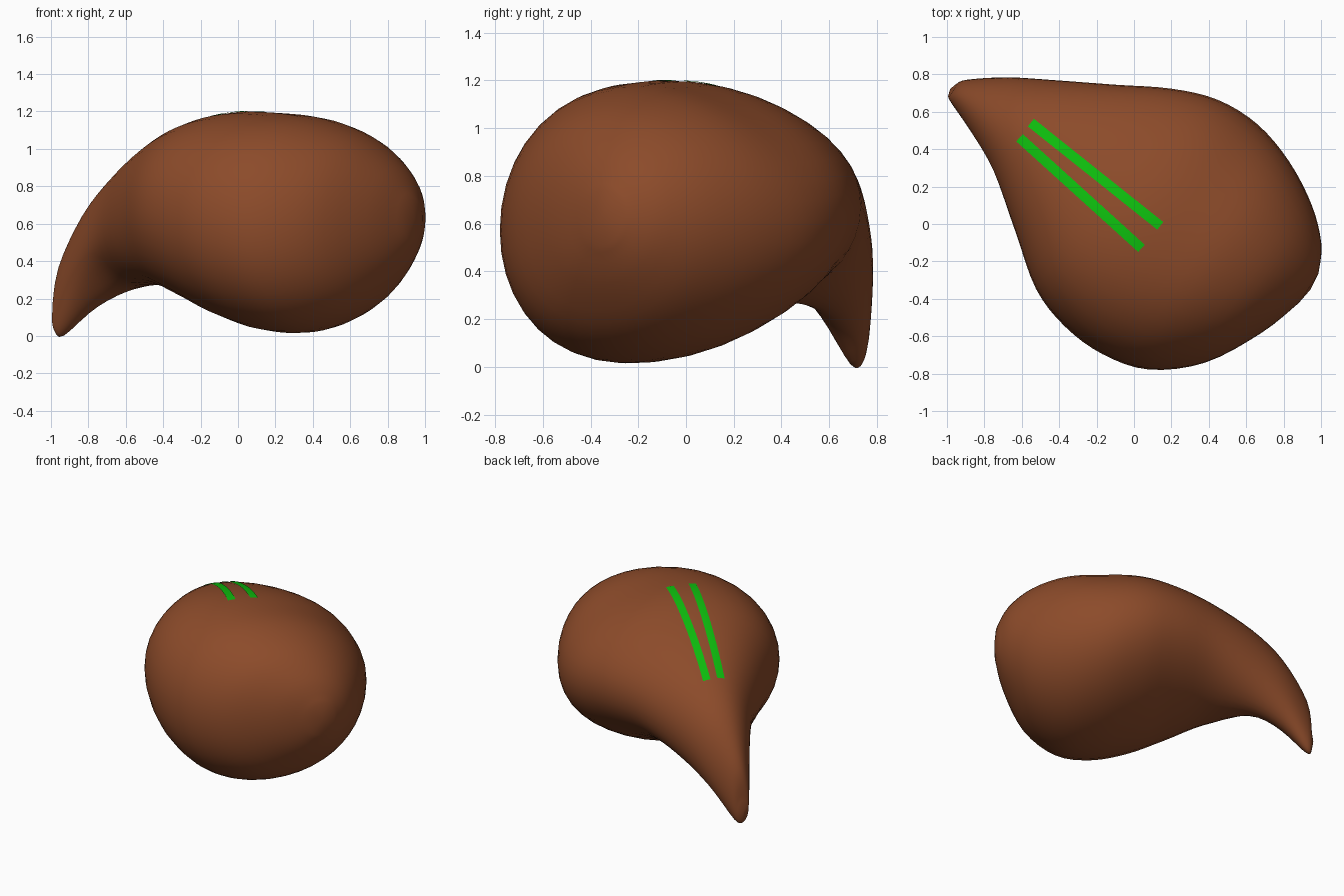
import bpy
import bmesh
from math import cos, sin, pi, exp, copysign, radians
from mathutils import Vector
from mathutils.bvhtree import BVHTree

cube = bpy.data.objects.get("Cube")
if cube:
    bpy.data.objects.remove(cube, do_unlink=True)


def make_material(name, color):
    mat = bpy.data.materials.new(name)
    mat.use_nodes = True
    mat.diffuse_color = color
    mat.node_tree.nodes["Principled BSDF"].inputs["Base Color"].default_value = color
    return mat


def make_object(name, bm, mat):
    mesh = bpy.data.meshes.new(name)
    bm.to_mesh(mesh)
    obj = bpy.data.objects.new(name, mesh)
    bpy.context.collection.objects.link(obj)
    mesh.materials.append(mat)
    mesh.shade_smooth()


def catmull(a, b, c, d, t):
    return (b * 2 + (c - a) * t + (a * 2 - b * 5 + c * 4 - d) * t * t
            + (b * 3 - a - c * 3 + d) * t ** 3) / 2


brown = make_material("brown leather", (0.262, 0.07, 0.023, 1))
green = make_material("green paint", (0.004, 0.5, 0.004, 1))

# Sack sections from the tail to the round end:
# distance along the axis, right edge, left edge, bottom, top
SECTIONS = [
    (-1.205, 0.01, 0.09, 0.02, 0.17),
    (-1.17, -0.01, 0.14, 0.00, 0.40),
    (-1.00, -0.08, 0.27, 0.14, 0.68),
    (-0.78, -0.19, 0.40, 0.23, 0.88),
    (-0.50, -0.39, 0.56, 0.27, 1.04),
    (-0.24, -0.58, 0.71, 0.20, 1.14),
    (0.00, -0.66, 0.80, 0.10, 1.19),
    (0.25, -0.67, 0.81, 0.03, 1.19),
    (0.50, -0.60, 0.74, 0.03, 1.16),
    (0.73, -0.40, 0.615, 0.14, 1.06),
    (0.89, -0.10, 0.47, 0.34, 0.90),
    (0.965, 0.14, 0.33, 0.51, 0.74),
]
AXIS = Vector((0.83, -0.56, 0))
SIDE = Vector((0.56, 0.83, 0))
SIDES, STEPS = 40, 4

# Smooth the sections into closely spaced rings
keys = [Vector(row) for row in SECTIONS]
rows = []
for i in range(len(keys) - 1):
    before, after = keys[max(i - 1, 0)], keys[min(i + 2, len(keys) - 1)]
    rows += [catmull(before, keys[i], keys[i + 1], after, k / STEPS) for k in range(STEPS)]
rows.append(keys[-1])


def rounded(value):
    return copysign(abs(value) ** 0.97, value)


# Sack body: its left side slopes, and the tail is hollow underneath
bm = bmesh.new()
rings = []
for s, right, left, low, high in rows:
    hollow = 0.06 * exp(-((s + 0.82) / 0.2) ** 2)
    slope = 0.09 if s < 0.2 else 0.09 * exp(-((s - 0.2) / 0.3) ** 2)
    ring = []
    for k in range(SIDES):
        a = 2 * pi * k / SIDES
        offset = rounded(cos(a)) * (left - right) / 2
        height = (low + high) / 2 + rounded(sin(a)) * (high - low) / 2
        height += 0.09 * offset * (1 - sin(a)) / 2
        height -= slope * offset * (1 + sin(a)) / 2
        dent = hollow * max(0, cos(a - radians(230))) ** 4
        across = (left + right) / 2 + offset + dent * 0.6
        ring.append(bm.verts.new(AXIS * s + SIDE * across + Vector((0, 0, height + dent))))
    rings.append(ring)
for first, second in zip(rings, rings[1:]):
    for k in range(SIDES):
        n = (k + 1) % SIDES
        bm.faces.new((first[k], first[n], second[n], second[k]))

# Domed caps close both ends
for ring, bulge in ((rings[0], -0.012), (rings[-1], 0.012)):
    middle = sum((v.co for v in ring), Vector()) / SIDES
    tip = bm.verts.new(middle + AXIS * bulge)
    for k in range(SIDES):
        bm.faces.new((ring[k], ring[(k + 1) % SIDES], tip))
bmesh.ops.recalc_face_normals(bm, faces=bm.faces)
make_object("sack_body", bm, brown)
surface = BVHTree.FromBMesh(bm)
bm.free()


# Painted bands lie on the upper surface
def painted_band(name, start, end, width=0.052, count=32):
    start, end = Vector(start), Vector(end)
    along = (end - start).normalized()
    offset = Vector((-along.y, along.x)) * width / 2
    band = bmesh.new()
    strips = []
    for i in range(count + 1):
        p = start.lerp(end, i / count)
        strip = []
        for j in (1, 0, -1):
            q = p + offset * j
            hit, normal, _, _ = surface.ray_cast(Vector((q.x, q.y, 3)), Vector((0, 0, -1)))
            strip.append(band.verts.new(hit + normal * 0.004))
        strips.append(strip)
    for a, b in zip(strips, strips[1:]):
        for j in (0, 1):
            band.faces.new((a[j], a[j + 1], b[j + 1], b[j]))
    make_object(name, band, green)
    band.free()


painted_band("left_painted_band", (-0.55, 0.54), (0.14, -0.01))
painted_band("right_painted_band", (-0.61, 0.46), (0.04, -0.13))
